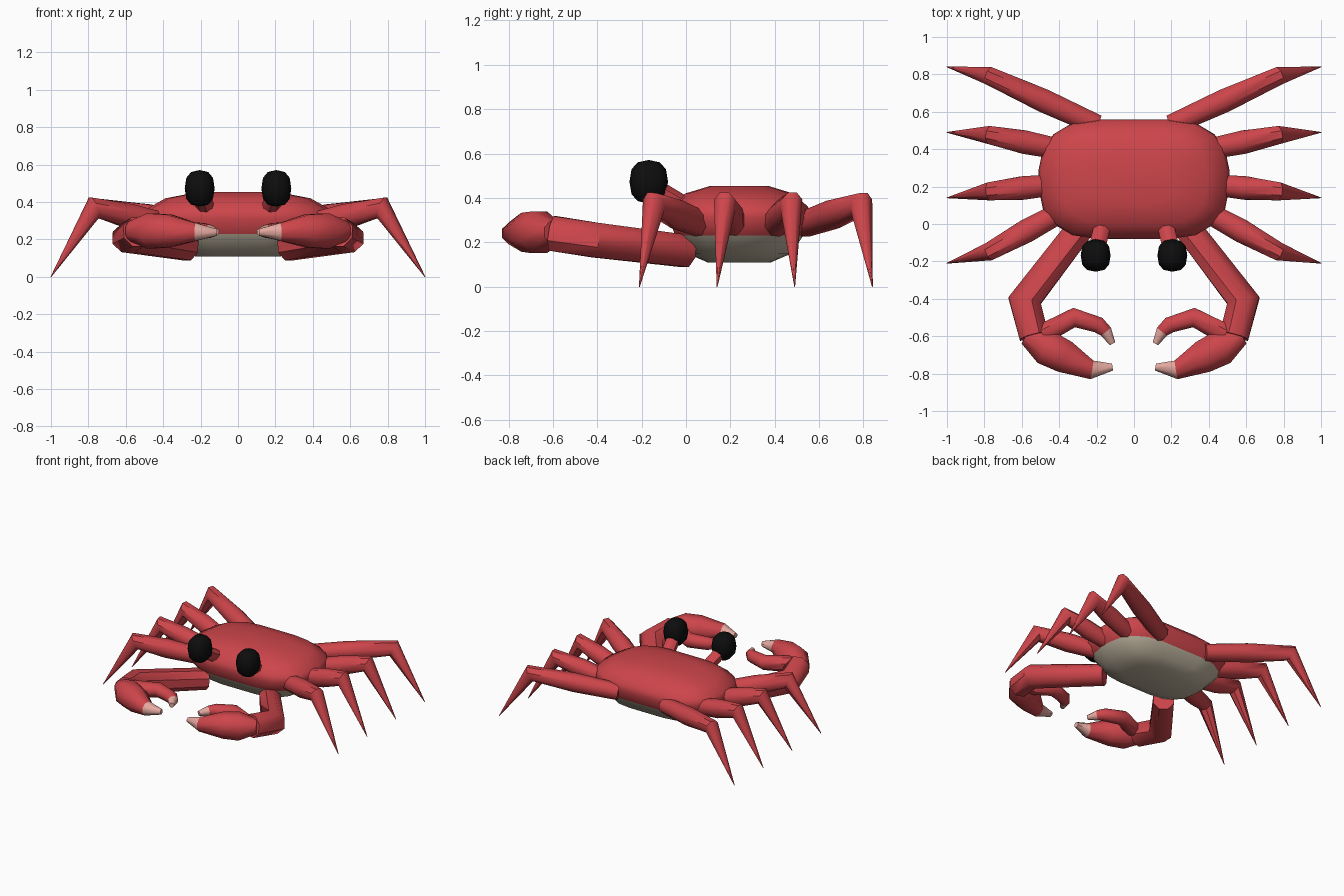
import bpy, bmesh, math
from mathutils import Vector

cube = bpy.data.objects.get("Cube")
if cube:
    bpy.data.objects.remove(cube, do_unlink=True)


def material(name, rgb):
    m = bpy.data.materials.new(name)
    m.use_nodes = True
    m.diffuse_color = (*rgb, 1)
    m.node_tree.nodes["Principled BSDF"].inputs["Base Color"].default_value = (*rgb, 1)
    return m


RED = material("shell red", (0.61, 0.06, 0.07))
CREAM = material("belly cream", (0.52, 0.46, 0.35))
PINK = material("claw tip pink", (0.78, 0.40, 0.35))
BLACK = material("eye black", (0.004, 0.004, 0.004))


def finish(name, bm, mats, angle=45):
    bmesh.ops.recalc_face_normals(bm, faces=bm.faces)
    mesh = bpy.data.meshes.new(name)
    bm.to_mesh(mesh)
    bm.free()
    for m in mats:
        mesh.materials.append(m)
    obj = bpy.data.objects.new(name, mesh)
    bpy.context.collection.objects.link(obj)
    bpy.ops.object.select_all(action='DESELECT')
    obj.select_set(True)
    bpy.context.view_layer.objects.active = obj
    bpy.ops.object.shade_smooth_by_angle(angle=math.radians(angle))
    return obj


def loft(bm, rings):
    """Skin a list of closed rings; returns the side faces band by band."""
    loops = [[bm.verts.new(p) for p in ring] for ring in rings]
    bands = []
    for a, b in zip(loops, loops[1:]):
        n = len(a)
        bands.append([bm.faces.new((a[i], a[(i + 1) % n], b[(i + 1) % n], b[i]))
                      for i in range(n)])
    caps = [bm.faces.new(loops[0]), bm.faces.new(loops[-1])]
    return bands, caps


def limb(name, stations, tip=False, sides=8):
    """Mitred tube through (x, y, z, radius) stations; tip paints the last band pink."""
    pts = [Vector(s[:3]) for s in stations]
    rings = []
    for i, p in enumerate(pts):
        t_in = (p - pts[max(i - 1, 0)]).normalized() if i else (pts[1] - p).normalized()
        t_out = (pts[i + 1] - p).normalized() if i + 1 < len(pts) else t_in
        t = (t_in + t_out).normalized()
        bend = (t_out - t_in).normalized()
        stretch = 1 / max(t.dot(t_in), 0.75) - 1
        side = t.cross(Vector((0, 0, 1))).normalized()
        up = side.cross(t)
        ring = []
        for k in range(sides):
            a = math.tau * (k + 0.5) / sides
            o = (side * math.cos(a) + up * math.sin(a)) * stations[i][3]
            ring.append(p + o + bend * o.dot(bend) * stretch)
        rings.append(ring)
    bm = bmesh.new()
    bands, caps = loft(bm, rings)
    if tip:
        for f in bands[-1] + caps[1:]:
            f.material_index = 1
    return finish(name, bm, [RED, PINK] if tip else [RED])


# Body: one rounded outline, scaled level by level
quarter = [(0.51, 0.05), (0.485, 0.17), (0.43, 0.24), (0.33, 0.30), (0.19, 0.32)]
outline = quarter + [(-x, y) for x, y in reversed(quarter)]
outline += [(-x, -y) for x, y in outline]
levels = [(0.11, 0.45), (0.15, 0.74), (0.23, 0.90), (0.31, 1.0),
          (0.36, 0.97), (0.42, 0.76), (0.453, 0.42)]
bm = bmesh.new()
loft(bm, [[(x * s, y * s + 0.24, z) for x, y in outline] for z, s in levels])
for f in bm.faces:
    f.material_index = int(f.calc_center_median().z < 0.23)
finish("body", bm, [RED, CREAM], 60)

# Walking legs: base, knee and foot in plan, front to back
legs = [((0.38, 0.07), (0.77, -0.145), -0.21),
        ((0.42, 0.21), (0.77, 0.175), 0.14),
        ((0.40, 0.40), (0.77, 0.475), 0.49),
        ((0.20, 0.53), (0.77, 0.79), 0.84)]

for sx, label in ((1, "left"), (-1, "right")):
    for n, (base, knee, foot_y) in enumerate(legs, 1):
        mid = [(a + b) / 2 for a, b in zip(base, knee)]
        limb(f"{label}_leg_{n}", [
            (sx * base[0], base[1], 0.28, 0.06),
            (sx * mid[0], mid[1], 0.325, 0.068),
            (sx * knee[0], knee[1], 0.37, 0.052),
            (sx, foot_y, 0.0, 0.002)])

    # Claw arm, bending at the elbow
    limb(f"{label}_claw_arm", [
        (sx * 0.27, 0.0, 0.16, 0.078),
        (sx * 0.585, -0.41, 0.21, 0.085),
        (sx * 0.535, -0.60, 0.24, 0.085)])

    # Palm with fixed finger
    limb(f"{label}_claw_palm", [
        (sx * 0.575, -0.595, 0.245, 0.055),
        (sx * 0.47, -0.66, 0.245, 0.102),
        (sx * 0.37, -0.71, 0.245, 0.095),
        (sx * 0.225, -0.78, 0.24, 0.052),
        (sx * 0.115, -0.765, 0.238, 0.02)], tip=True)

    # Movable finger
    limb(f"{label}_claw_finger", [
        (sx * 0.49, -0.59, 0.25, 0.06),
        (sx * 0.32, -0.50, 0.25, 0.052),
        (sx * 0.19, -0.54, 0.245, 0.046),
        (sx * 0.15, -0.575, 0.243, 0.036),
        (sx * 0.115, -0.64, 0.24, 0.018)], tip=True)

    # Eye stalk
    limb(f"{label}_eye_stalk", [
        (sx * 0.165, 0.01, 0.35, 0.048),
        (sx * 0.20, -0.14, 0.44, 0.048)])

    # Eye: squarish ball
    bm = bmesh.new()
    bmesh.ops.create_uvsphere(bm, u_segments=12, v_segments=6, radius=1)
    for v in bm.verts:
        x, y, z = (math.copysign(abs(c) ** 0.8, c) for c in v.co)
        v.co = (sx * 0.205 + x * 0.08, -0.168 + y * 0.087, 0.473 + z * 0.098)
    finish(f"{label}_eye", bm, [BLACK], 60)
